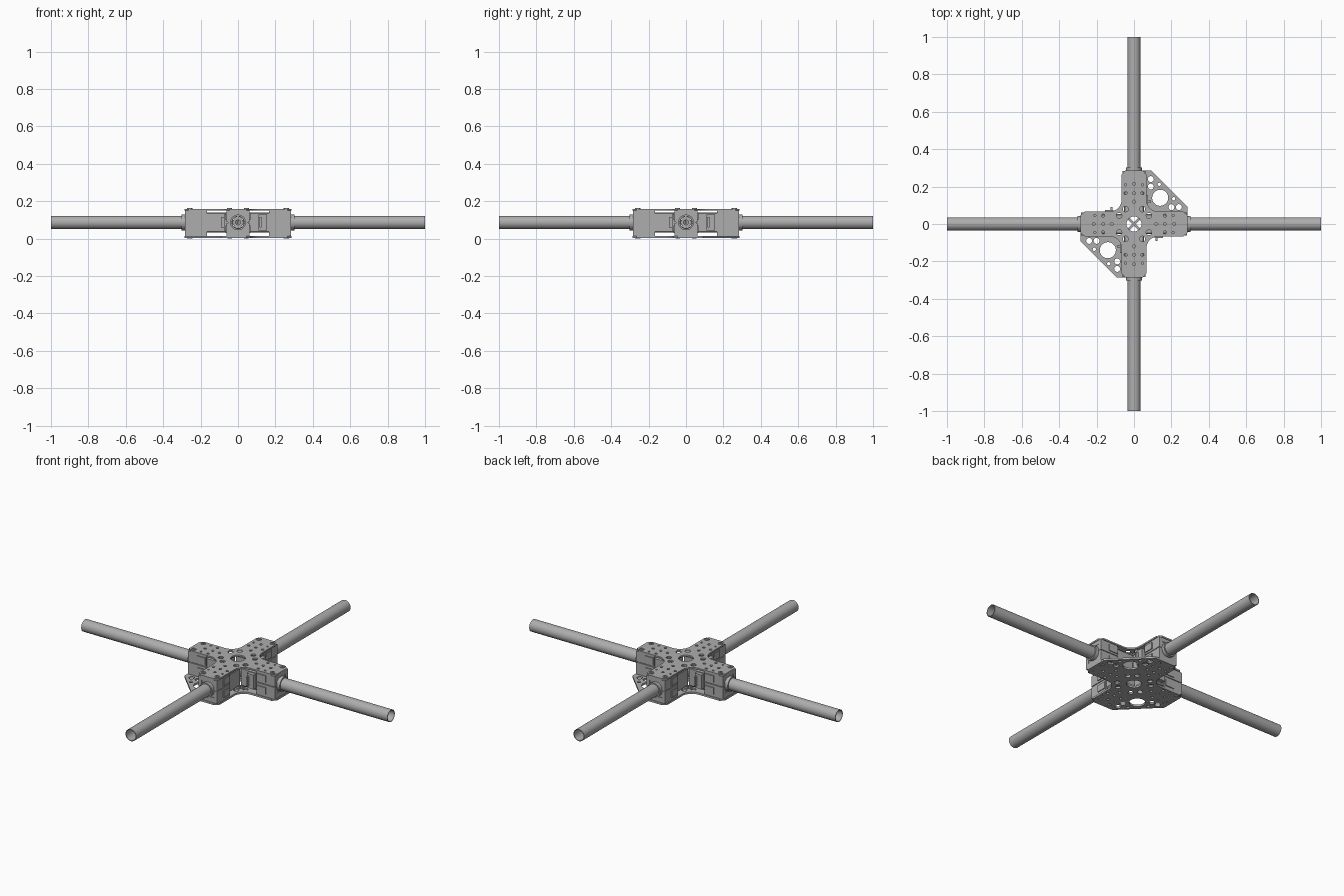
import bpy, bmesh
from math import cos, sin, pi
from mathutils import Matrix, Vector

cube = bpy.data.objects.get("Cube")
if cube:
    bpy.data.objects.remove(cube)

grey = bpy.data.materials.new("plain_grey")
grey.use_nodes = True
COLOR = (0.42, 0.42, 0.42, 1)
grey.diffuse_color = COLOR
grey.node_tree.nodes["Principled BSDF"].inputs["Base Color"].default_value = COLOR

MID = 0.087                 # height of the tube axis
HALF, END = 0.066, 0.287    # half width and reach of the frame arms
FILLET = 0.13
parts = []


def circle(x, y, r, n=20, start=0.0):
    return [(x + r * cos(start + 2 * pi * i / n), y + r * sin(start + 2 * pi * i / n)) for i in range(n)]


def block(w, z0, z1, c):
    """Rectangle with chamfered corners, around the tube axis."""
    return [(-w + c, z0), (w - c, z0), (w, z0 + c), (w, z1 - c),
            (w - c, z1), (-w + c, z1), (-w, z1 - c), (-w, z0 + c)]


def box(x0, x1, y0, y1):
    return [(x0, y0), (x1, y0), (x1, y1), (x0, y1)]


def spin(points, k):
    c, s = [(1, 0), (0, 1), (-1, 0), (0, -1)][k % 4]
    return [(c * x - s * y, s * x + c * y) for x, y in points]


def extrude(name, loops, lo, hi, matrix=Matrix()):
    """Fill an outline, with inner loops as holes, and extrude it from lo to hi."""
    curve = bpy.data.curves.new(name, "CURVE")
    curve.dimensions = "2D"
    curve.fill_mode = "BOTH"
    curve.extrude = (hi - lo) / 2
    for loop in loops:
        spline = curve.splines.new("POLY")
        spline.points.add(len(loop) - 1)
        for point, (x, y) in zip(spline.points, loop):
            point.co = (x, y, 0, 1)
        spline.use_cyclic_u = True
    helper = bpy.data.objects.new("helper", curve)
    bpy.context.collection.objects.link(helper)
    graph = bpy.context.evaluated_depsgraph_get()
    mesh = bpy.data.meshes.new_from_object(helper.evaluated_get(graph))
    bpy.data.objects.remove(helper)
    bm = bmesh.new()
    bm.from_mesh(mesh)
    bmesh.ops.remove_doubles(bm, verts=bm.verts, dist=0.00005)
    bmesh.ops.recalc_face_normals(bm, faces=bm.faces)
    bm.transform(matrix @ Matrix.Translation((0, 0, (lo + hi) / 2)))
    bm.to_mesh(mesh)
    bm.free()
    mesh.materials.clear()
    mesh.materials.append(grey)
    obj = bpy.data.objects.new(name, mesh)
    bpy.context.collection.objects.link(obj)
    parts.append(obj)
    return obj


def plate_outline(webbed):
    """Cross outline; the listed corners are bridged by a sloping web."""
    outline = []
    for k in range(4):
        if k in webbed:
            corner = [(END, 0.09), (0.09, END)]
        else:
            corner = [(END, 0.045), (0.265, HALF)]
            corner += [(FILLET + (FILLET - HALF) * cos(a), FILLET + (FILLET - HALF) * sin(a))
                       for a in [-pi / 2 - i * pi / 16 for i in range(9)]]
            corner += [(HALF, 0.265), (0.045, END)]
        outline += spin(corner, k)
    return outline


# Holes shared by both plates
holes = [circle(0, 0, 0.04, 24)]
for k in range(4):
    for x, y, r in [(0.08, 0.045, 0.015), (0.045, 0.08, 0.015), (0.165, 0, 0.008),
                    (0.215, 0, 0.008), (0.12, 0, 0.008), (0.165, 0.045, 0.008),
                    (0.165, -0.045, 0.008), (0.21, 0.045, 0.006), (0.21, -0.045, 0.006)]:
        holes.append(spin(circle(x, y, r, 14), k))

# Lightening holes of the webs
web_holes = []
for k in (0, 2):
    web_holes.append(spin(circle(0.14, 0.14, 0.043, 28), k))
    for a, b, r in [(0.09, 0.2, 0.016), (0.09, 0.24, 0.016), (0.135, 0.212, 0.009)]:
        web_holes += [spin(circle(a, b, r, 14), k), spin(circle(b, a, r, 14), k)]

extrude("top_plate", [plate_outline([])] + holes, 0.151, 0.16)
extrude("bottom_plate", [plate_outline([0, 2])] + holes + web_holes, 0.004, 0.015)

# Diagonal cross brace in the open hub
for k, name in enumerate(["hub_brace_a", "hub_brace_b"]):
    extrude(name, [box(-0.06, 0.06, -0.006, 0.006)], 0.075 + k * 0.002, 0.1 - k * 0.002,
            Matrix.Rotation(pi / 4 + k * pi / 2, 4, "Z"))

along_x = Matrix(((0, 0, 1, 0), (1, 0, 0, 0), (0, 1, 0, 0), (0, 0, 0, 1)))
bore = circle(0, MID, 0.035, 40)

for k, side in enumerate(["left", "back", "right", "front"]):
    turn = Matrix.Rotation(k * pi / 2, 4, "Z")
    axis = turn @ along_x

    # Hollow tube with its collar and inner nut
    extrude(side + "_tube", [bore, circle(0, MID, 0.031, 40)], 0.07, 1.0, axis)
    extrude(side + "_collar", [circle(0, MID, 0.042, 40), bore], 0.28, 0.301, axis)
    extrude(side + "_tube_nut", [circle(0, MID, 0.031, 6), circle(0, MID, 0.013, 16)], 0.1, 0.115, axis)

    # Outer clamp: upper and lower shells around a narrower core
    extrude(side + "_clamp_core", [block(0.054, 0.03, 0.144, 0.004), bore], 0.167, 0.28, axis)
    for part, z0, z1 in [("lower", 0.015, MID - 0.002), ("upper", MID + 0.002, 0.151)]:
        for s in (-1, 1):
            y0, y1 = sorted((s * 0.04, s * 0.061))
            extrude(f"{side}_{part}_clamp_wall", [box(y0, y1, z0, z1)], 0.165, 0.283, axis)
            # Raised grip rib on the wall
            r0, r1 = sorted((s * 0.06, s * 0.066))
            zc = (z0 + z1) / 2
            extrude(f"{side}_{part}_clamp_rib", [box(r0, r1, zc - 0.02, zc + 0.02)], 0.168, 0.225, axis)
    for part, z0, z1 in [("lower", 0.015, 0.045), ("upper", 0.128, 0.151)]:
        extrude(f"{side}_{part}_clamp_bridge", [box(-0.041, 0.041, z0, z1)], 0.175, 0.283, axis)

    # Inner clamp, standing free of both plates
    extrude(side + "_inner_clamp", [block(0.054, 0.032, 0.141, 0.006), bore], 0.057, 0.168, axis)
    extrude(side + "_inner_foot", [box(-0.05, 0.05, 0.014, 0.033)], 0.05, 0.062, axis)
    extrude(side + "_inner_head", [box(-0.05, 0.05, 0.14, 0.152)], 0.05, 0.062, axis)

    # Latch tab on one flank
    extrude(side + "_latch", [box(-0.075, -0.05, 0.045, 0.13)], 0.11, 0.155, axis)
    extrude(side + "_latch_lip", [box(-0.09, -0.07, 0.06, 0.115)], 0.115, 0.125, axis)

    # Bolt heads above and nuts below
    for y in (-0.045, 0.045):
        place = turn @ Matrix.Translation((0.258, y, 0))
        extrude(side + "_bolt", [circle(0, 0, 0.014, 16), circle(0, 0, 0.006, 6)], 0.159, 0.164, place)
        extrude(side + "_nut", [circle(0, 0, 0.014, 6)], 0.0, 0.006, place)

bpy.ops.object.select_all(action="DESELECT")
for obj in parts:
    obj.select_set(True)
bpy.context.view_layer.objects.active = parts[0]
bpy.ops.object.shade_smooth_by_angle(angle=pi / 6)
